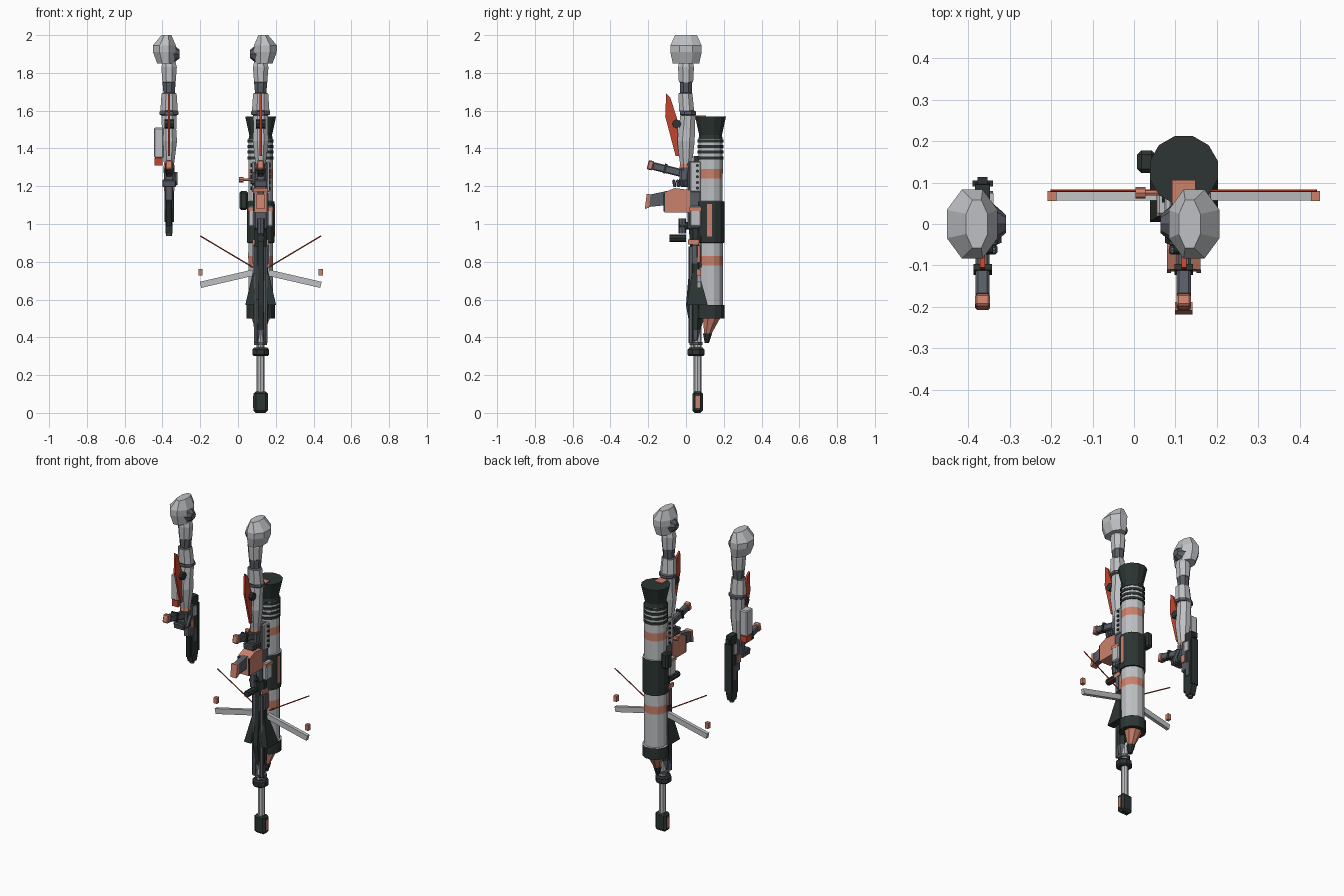
import bpy, bmesh, math
from mathutils import Vector, Matrix

cube = bpy.data.objects.get("Cube")
if cube:
    bpy.data.objects.remove(cube)


def material(name, rgb):
    m = bpy.data.materials.new(name)
    m.use_nodes = True
    m.diffuse_color = (*rgb, 1)
    m.node_tree.nodes["Principled BSDF"].inputs["Base Color"].default_value = (*rgb, 1)
    return m


LIGHT = material("light grey", (0.52, 0.53, 0.55))
STEEL = material("steel grey", (0.1, 0.11, 0.13))
DARK = material("dark green grey", (0.025, 0.036, 0.033))
SALMON = material("salmon", (0.6, 0.22, 0.15))
RED = material("red", (0.55, 0.06, 0.03))


def finish(bm, name, mats):
    bmesh.ops.recalc_face_normals(bm, faces=bm.faces[:])
    me = bpy.data.meshes.new(name)
    bm.to_mesh(me)
    bm.free()
    for m in mats:
        me.materials.append(m)
    ob = bpy.data.objects.new(name, me)
    bpy.context.scene.collection.objects.link(ob)
    return ob


def box(name, c, size, mat, tilt=0, axis='X', bevel=0):
    """Box at centre c, tilted in degrees about an axis."""
    bm = bmesh.new()
    bmesh.ops.create_cube(bm, size=1)
    bmesh.ops.scale(bm, vec=size, verts=bm.verts[:])
    if bevel:
        bmesh.ops.bevel(bm, geom=bm.edges[:], offset=bevel, segments=1, affect='EDGES')
    bm.transform(Matrix.Translation(c) @ Matrix.Rotation(math.radians(tilt), 4, axis))
    return finish(bm, name, [mat])


def stack(name, origin, rings, mats, sides=8):
    """Loft of upright rings (z, dx, dy, rx, ry); one material per segment."""
    bm = bmesh.new()
    loops = []
    k = 1 / math.cos(math.pi / sides)
    for z, dx, dy, rx, ry in rings:
        angles = [math.tau * (i + 0.5) / sides for i in range(sides)]
        loops.append([bm.verts.new((origin[0] + dx + rx * k * math.cos(a),
                                    origin[1] + dy + ry * k * math.sin(a), z)) for a in angles])
    palette = list(dict.fromkeys(mats))
    for n, (a, b) in enumerate(zip(loops, loops[1:])):
        for i in range(sides):
            j = (i + 1) % sides
            bm.faces.new((a[i], a[j], b[j], b[i])).material_index = palette.index(mats[n])
    bm.faces.new(loops[0]).material_index = palette.index(mats[0])
    bm.faces.new(loops[-1]).material_index = palette.index(mats[-1])
    return finish(bm, name, palette)


def plate(name, x, width, pts, mat):
    """Outline in y and z, extruded along x."""
    bm = bmesh.new()
    f = bm.faces.new([bm.verts.new((x - width / 2, y, z)) for y, z in pts])
    new = bmesh.ops.extrude_face_region(bm, geom=[f])["geom"]
    bmesh.ops.translate(bm, vec=(width, 0, 0), verts=[v for v in new if isinstance(v, bmesh.types.BMVert)])
    return finish(bm, name, [mat])


def rod(name, a, b, r, mat, sides=8, r2=None):
    a, b = Vector(a), Vector(b)
    bm = bmesh.new()
    bmesh.ops.create_cone(bm, cap_ends=True, segments=sides, radius1=r,
                          radius2=r if r2 is None else r2, depth=(b - a).length)
    bm.transform(Matrix.Translation((a + b) / 2) @ (b - a).to_track_quat('Z', 'Y').to_matrix().to_4x4())
    return finish(bm, name, [mat])


# Arms: shoulder pad, jointed limb, fin and gripping hand
def arm(side, x, s):
    o = (x, 0)
    stack(side + "_shoulder_pad", o, [
        (1.85, s * .018, 0, .045, .07), (1.91, s * .025, 0, .06, .083),
        (1.945, s * .025, 0, .061, .083), (2.0, s * .014, 0, .026, .058)], [LIGHT] * 3)
    rod(side + "_shoulder_joint", (x - s * .02, 0, 1.9), (x - s * .056, 0, 1.9), .052, STEEL, 8, .022)
    stack(side + "_arm", o, [
        (1.30, 0, 0, .024, .028), (1.35, 0, 0, .031, .036), (1.44, 0, 0, .042, .046),
        (1.5, 0, .004, .038, .043), (1.575, 0, .01, .04, .04), (1.58, 0, .01, .05, .043),
        (1.595, 0, .01, .05, .043), (1.6, 0, .003, .046, .04), (1.69, 0, -.003, .04, .037),
        (1.695, 0, 0, .03, .031), (1.75, 0, 0, .035, .033), (1.752, 0, 0, .035, .038),
        (1.83, 0, 0, .041, .042), (1.86, 0, 0, .034, .036)],
        [LIGHT] * 4 + [STEEL] * 3 + [LIGHT, STEEL, STEEL, LIGHT, LIGHT, LIGHT])
    plate(side + "_arm_fin", x, .012,
          [(-.105, 1.69), (-.083, 1.67), (-.045, 1.55), (-.035, 1.36), (-.055, 1.36), (-.11, 1.57)], RED)
    rod(side + "_fin_pivot", (x - .025, -.05, 1.53), (x + .025, -.05, 1.53), .024, DARK)
    stack(side + "_wrist", o, [(1.27, 0, 0, .028, .03), (1.3, 0, 0, .03, .034), (1.32, 0, 0, .026, .03)],
          [STEEL, SALMON])
    box(side + "_palm", (x, -.01, 1.245), (.055, .05, .1), STEEL, bevel=.01)
    for i in range(4):
        box(side + "_finger", (x, -.062 + i * .02, 1.215), (.072, .017, .04), STEEL, 12, bevel=.005)
    rod(side + "_thumb", (x - s * .035, 0, 1.27), (x - s * .035, -.04, 1.21), .012, STEEL, 6)
    # Weapon grip held in the hand
    box(side + "_grip", (x, -.085, 1.285), (.034, .19, .042), STEEL, -14, bevel=.006)
    box(side + "_grip_cap", (x, -.188, 1.311), (.036, .03, .05), SALMON, -14, bevel=.005)
    box(side + "_grip_collar", (x, -.11, 1.293), (.045, .014, .052), DARK, -14)


arm("right", -.365, -1)
arm("left", .12, 1)

# Pouch on the right forearm
box("forearm_pouch", (-.42, 0, 1.43), (.05, .065, .16), LIGHT, bevel=.006)
box("pouch_base", (-.42, 0, 1.33), (.043, .055, .04), RED)

# Pistol under the right hand
px = -.365
plate("pistol_slide", px, .036, [(.04, 1.36), (.095, 1.36), (.1, 1.3), (.1, 1.0), (.085, .95),
                                (.045, .95), (.035, 1.0), (.03, 1.2)], DARK)
box("pistol_frame", (px, .03, 1.22), (.044, .045, .2), STEEL, bevel=.006)
box("pistol_rear_sight", (px, .1, 1.33), (.024, .026, .03), DARK)
box("pistol_rail", (px, .098, 1.16), (.05, .014, .3), DARK)
rod("pistol_barrel", (px, .065, 1.0), (px, .065, .937), .015, STEEL)
rod("pistol_lower_tube", (px, .028, 1.16), (px, .028, .99), .015, DARK)
for sx in (-1, 1):
    box("pistol_trim", (px + sx * .024, .03, 1.2), (.008, .03, .05), SALMON)
    box("pistol_side_plate", (px + sx * .02, .065, 1.12), (.009, .03, .09), STEEL)
    box("pistol_light_plate", (px + sx * .022, .06, 1.27), (.009, .03, .06), LIGHT)

# Launcher tube
gx = .12
tube = [(.5, .075), (.57, .075), (.572, .065), (.78, .065), (.83, .066), (.9, .065), (.901, .073),
        (1.12, .073), (1.121, .064), (1.24, .064), (1.29, .065), (1.45, .064), (1.47, .06), (1.57, .082)]
stack("launcher_tube", (gx, .13), [(z, 0, 0, r, r) for z, r in tube],
      [DARK, LIGHT, LIGHT, SALMON, LIGHT, DARK, DARK, LIGHT, LIGHT, SALMON, LIGHT, DARK, DARK], 12)
for z in (1.35, 1.38, 1.41, 1.44):
    stack("tube_ring", (gx, .13), [(z - .008, 0, 0, .069, .069), (z + .008, 0, 0, .069, .069)], [DARK], 12)
stack("tube_tail", (gx, .13), [(.37, 0, -.02, .011, .011), (.42, 0, -.016, .024, .024),
                               (.421, 0, -.014, .02, .02), (.5, 0, .005, .048, .045)], [DARK, SALMON, SALMON])
box("tube_sight", (.03, .15, 1.125), (.045, .055, .1), DARK, bevel=.01)
box("tube_top_block", (gx, .078, 1.565), (.056, .056, .02), SALMON)
box("tube_side_panel", (gx + .06, .125, 1.02), (.03, .025, .17), SALMON)

# Rifle receiver
box("receiver", (gx, .045, 1.15), (.07, .075, .36), STEEL, bevel=.008)
for sx in (-1, 1):
    box("receiver_side", (gx + sx * .038, .05, 1.25), (.018, .055, .16), LIGHT, bevel=.004)
    box("lower_side", (gx + sx * .05, .05, 1.04), (.03, .06, .11), LIGHT, bevel=.006)
    box("lower_side_stripe", (gx + sx * .05, .05, 1.08), (.032, .062, .02), SALMON)
    box("fore_trim", (gx + sx * .036, .04, .905), (.012, .06, .025), SALMON)
    for i in range(5):
        rod("side_stud", (gx + sx * .04, .06, 1.19 + i * .03), (gx + sx * .053, .06, 1.19 + i * .03), .009, DARK, 6)
rod("charging_handle", (.08, .075, 1.235), (.02, .075, 1.235), .007, SALMON, 6)
rod("charging_knob", (.028, .075, 1.235), (.004, .075, 1.235), .014, SALMON)

# Magazine ahead of the grip
plate("magazine_well", gx, .08, [(-.115, 1.06), (-.11, 1.17), (-.06, 1.19), (.02, 1.18), (.02, 1.06)], SALMON)
for sx in (-1, 1):
    box("magazine_frame", (gx + sx * .036, -.114, 1.115), (.01, .008, .1), DARK)
plate("magazine", gx, .036, [(-.2, 1.09), (-.195, 1.155), (-.1, 1.175), (-.1, 1.1)], STEEL)
plate("magazine_cap", gx, .042, [(-.218, 1.08), (-.208, 1.16), (-.188, 1.157), (-.196, 1.086)], SALMON)
rod("front_grip", (gx, 0, .925), (gx, -.088, .925), .02, DARK)
rod("aiming_tube", (gx, -.02, 1.03), (gx, -.02, .95), .02, STEEL)
rod("aiming_lens", (gx, .03, .99), (gx, -.035, .99), .02, DARK)

# Handguard with flared fins
stack("handguard", (gx, .05), [(.38, 0, 0, .025, .02), (.44, 0, 0, .036, .028), (.6, 0, 0, .042, .032),
                               (.9, 0, 0, .034, .03), (.98, 0, 0, .034, .035)], [STEEL, DARK, DARK, DARK])
plate("handguard_keel", gx, .03, [(.0, .57), (.03, .92), (.06, .92), (.125, .57), (.06, .4), (.03, .4)], DARK)
for sx in (-1, 1):
    stack("flared_fin", (gx, .06), [(.57, sx * .058, 0, .024, .055), (.74, sx * .034, -.01, .008, .02)], [DARK], 4)
    rod("gas_tube", (gx + sx * .026, .025, .37), (gx + sx * .026, .025, .88), .011, STEEL, 6)
    box("guard_plate", (gx + sx * .038, .045, .84), (.012, .025, .1), STEEL)
    box("guard_stripe", (gx + sx * .037, .068, .84), (.014, .012, .09), SALMON)
    # Side limbs, cords and end blocks
    box("side_limb", (gx + sx * .18, .068, .71), (.285, .022, .033), LIGHT, sx * 13, 'Y')
    box("limb_end_block", (gx + sx * .318, .068, .745), (.022, .024, .036), SALMON)
    rod("limb_cord", (gx + sx * .04, .08, .77), (gx + sx * .32, .08, .937), .0035, RED, 6)

# Barrel and muzzle
rod("barrel", (gx, .062, .1), (gx, .062, .58), .021, LIGHT)
rod("under_barrel_rod", (gx, .035, .34), (gx, .035, .55), .012, LIGHT, 6)
stack("barrel_collar", (gx, .053), [(.3, 0, 0, .036, .036), (.308, 0, 0, .044, .044),
                                    (.335, 0, 0, .044, .044), (.345, 0, 0, .036, .036)], [DARK] * 3)
stack("upper_collar", (gx, .053), [(.36, 0, 0, .034, .034), (.375, 0, 0, .034, .034)], [STEEL])
box("muzzle", (gx, .062, .057), (.076, .054, .114), DARK, bevel=.012)
for sx in (-1, 1):
    box("muzzle_panel", (gx + sx * .037, .062, .057), (.006, .022, .064), SALMON)
